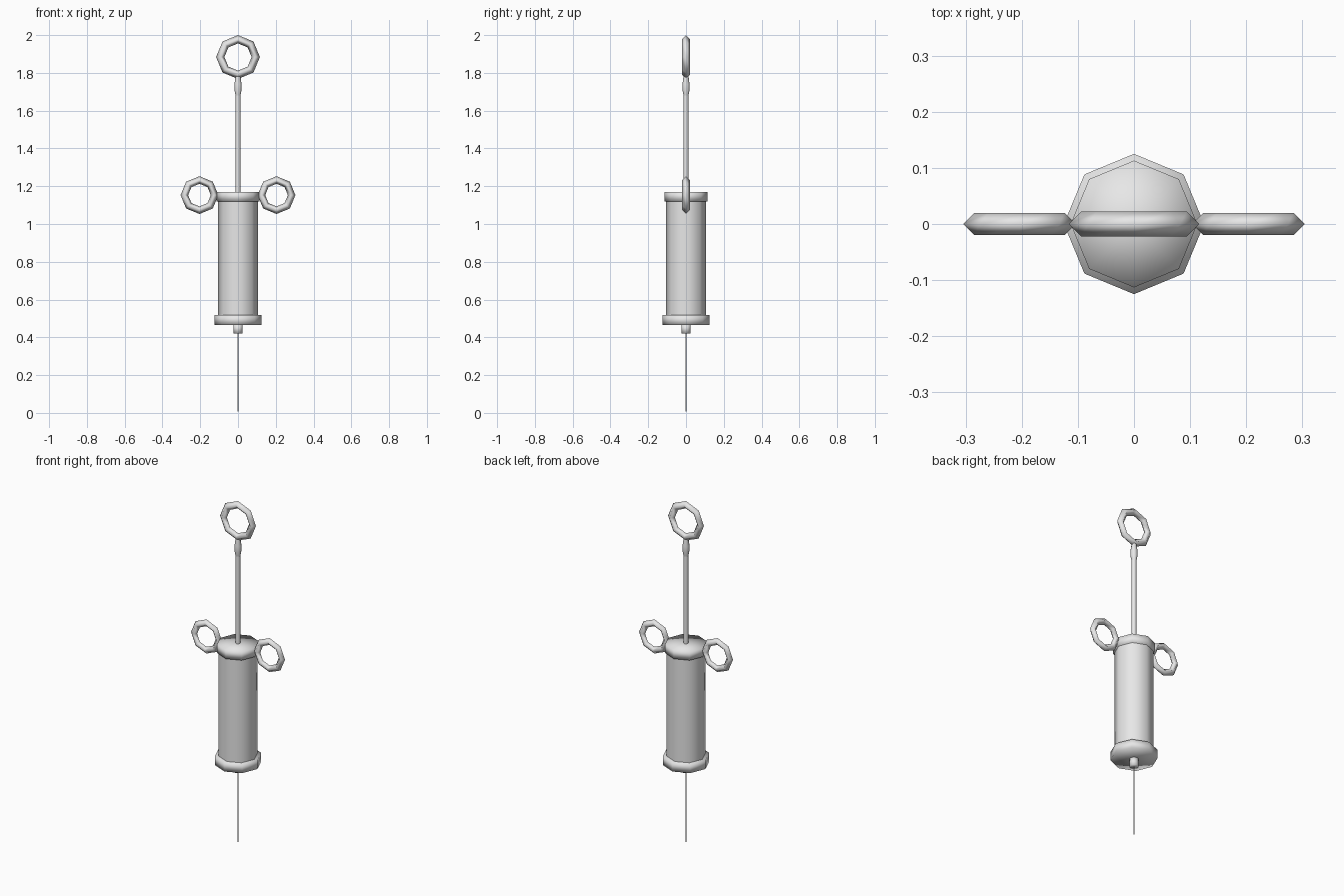
import bpy
import bmesh
from math import pi
from mathutils import Vector

cube = bpy.data.objects.get("Cube")
if cube:
    bpy.data.objects.remove(cube, do_unlink=True)

# One grey metal for everything
GREY = (0.8, 0.8, 0.8, 1.0)
metal = bpy.data.materials.new("grey metal")
metal.use_nodes = True
metal.diffuse_color = GREY
metal.node_tree.nodes["Principled BSDF"].inputs["Base Color"].default_value = GREY

SIDES = 8


def finish(obj):
    obj.data.materials.append(metal)
    obj.data.polygons.foreach_set("use_smooth", [True] * len(obj.data.polygons))


def lathe(name, profile):
    """Revolve (radius, height) points round the z axis."""
    bm = bmesh.new()
    verts = [bm.verts.new((r, 0, z)) for r, z in profile]
    edges = [bm.edges.new(pair) for pair in zip(verts, verts[1:])]
    bmesh.ops.spin(bm, geom=verts + edges, cent=Vector(), axis=(0, 0, 1),
                   angle=2 * pi, steps=SIDES)
    bmesh.ops.remove_doubles(bm, verts=bm.verts, dist=0.0002)
    bmesh.ops.recalc_face_normals(bm, faces=bm.faces)
    mesh = bpy.data.meshes.new(name)
    bm.to_mesh(mesh)
    bm.free()
    obj = bpy.data.objects.new(name, mesh)
    bpy.context.collection.objects.link(obj)
    finish(obj)


def disc(name, radius, bottom, top):
    """A closed, short eight-sided drum."""
    lathe(name, [(0, bottom), (radius, bottom), (radius, top), (0, top)])


def ring(name, x, z, major, minor):
    """An upright finger ring with a diamond section."""
    bpy.ops.mesh.primitive_torus_add(
        major_segments=SIDES, minor_segments=4, major_radius=major,
        minor_radius=minor, location=(x, 0, z), rotation=(pi / 2, 0, 0))
    obj = bpy.context.object
    obj.name = name
    finish(obj)


# Needle and its hub
lathe("needle", [(0, 0), (0.002, 0.01), (0.004, 0.43)])
disc("needle_hub", 0.025, 0.42, 0.47)

# Barrel, its ends hidden inside the two caps
lathe("barrel", [(0.105, 0.49), (0.105, 1.15)])
disc("bottom_cap", 0.125, 0.466, 0.517)
disc("top_cap", 0.113, 1.12, 1.17)

# Plunger rod and the swelling below its ring
lathe("plunger_rod", [(0.013, 1.15), (0.013, 1.69)])
lathe("plunger_neck", [(0.013, 1.68), (0.019, 1.71), (0.019, 1.74), (0.012, 1.79)])

# Rings for the thumb and two fingers
ring("thumb_ring", 0, 1.884, 0.094, 0.022)
for side, x in (("left", 0.204), ("right", -0.204)):
    ring(side + "_finger_ring", x, 1.153, 0.08, 0.02)
